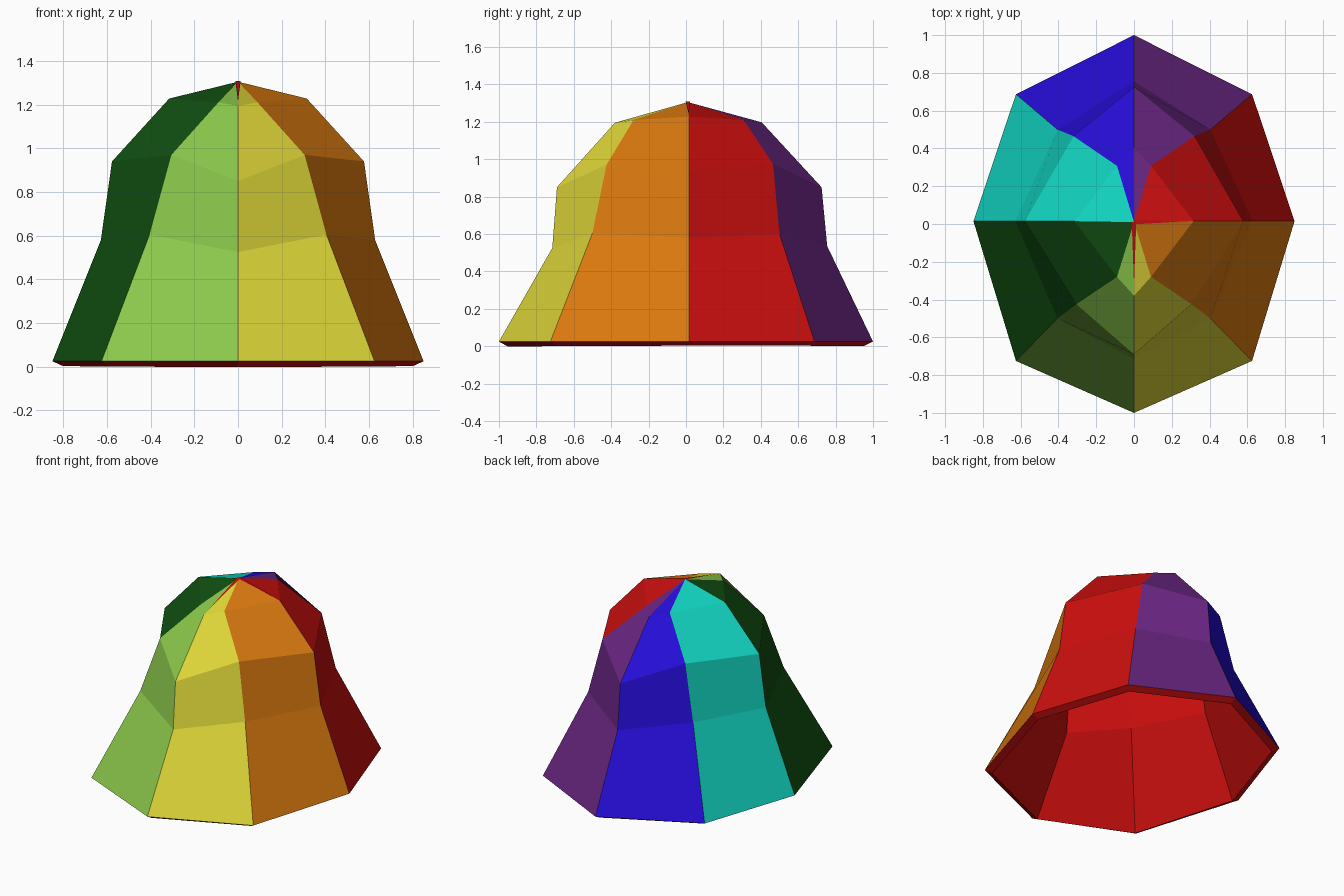
import bpy, bmesh
from mathutils import Vector

if "Cube" in bpy.data.objects:
    bpy.data.objects.remove(bpy.data.objects["Cube"])


def material(name, rgb):
    m = bpy.data.materials.new(name)
    lin = [(c / 255 / 12.92) if c < 10 else ((c / 255 + 0.055) / 1.055) ** 2.4 for c in rgb]
    m.diffuse_color = (*lin, 1)
    m.use_nodes = True
    m.node_tree.nodes["Principled BSDF"].inputs["Base Color"].default_value = m.diffuse_color
    return m


# Red is last, so the solidify offset clamps to it for the lining and the rim
mats = [material(n, c) for n, c in (
    ("yellow", (224, 216, 57)), ("orange", (218, 121, 15)), ("purple", (104, 37, 128)),
    ("blue", (38, 13, 216)), ("teal", (17, 212, 192)), ("dark green", (17, 80, 17)),
    ("light green", (140, 202, 76)), ("red", (203, 14, 14)))]

# Seam profiles from brim to crown: front, front diagonal, side, back diagonal, back
seams = [
    [(0, -1.0, .025), (0, -.715, .525), (0, -.69, .85), (0, -.38, 1.195)],
    [(.625, -.725, .025), (.405, -.5, .605), (.305, -.425, .97), (.09, -.28, 1.21)],
    [(.85, .015, .025), (.628, .015, .58), (.577, .015, .94), (.315, .015, 1.228)],
    [(.625, .687, .025), (.405, .5, .6), (.32, .465, .975), (.09, .308, 1.21)],
    [(0, 1.0, .025), (0, .755, .535), (0, .725, .85), (0, .405, 1.197)],
]
seams += [[(-x, y, z) for x, y, z in s] for s in seams[3:0:-1]]
apex = Vector((0, .01, 1.305))
panel_slots = [0, 1, 7, 2, 3, 4, 5, 6]


def add_object(name, bm):
    me = bpy.data.meshes.new(name)
    bm.to_mesh(me)
    bm.free()
    for m in mats:
        me.materials.append(m)
    ob = bpy.data.objects.new(name, me)
    bpy.context.collection.objects.link(ob)
    return ob


# Eight-panel hat, thickened inwards
bm = bmesh.new()
rows = [[bm.verts.new(p) for p in s] for s in seams]
top = bm.verts.new(apex)
for i, slot in enumerate(panel_slots):
    a, b = rows[i], rows[(i + 1) % 8]
    for k in range(3):
        bm.faces.new((a[k], b[k], b[k + 1], a[k + 1])).material_index = slot
    bm.faces.new((a[3], b[3], top)).material_index = slot
bmesh.ops.recalc_face_normals(bm, faces=bm.faces)
hat = add_object("hat_panels", bm)
mod = hat.modifiers.new("lining", 'SOLIDIFY')
mod.thickness = 0.05
mod.offset = -1
mod.use_even_offset = True
mod.material_offset = 8
mod.material_offset_rim = 8

# Narrow red gaps where the front and right seams open at the crown
bm = bmesh.new()
for i, side in ((0, Vector((.012, 0, -.001))), (2, Vector((0, .012, -.001)))):
    up = Vector((0, 0, .004))
    tip = apex.lerp(Vector(seams[i][3]), 0.85)
    flip = Vector((-side.x, -side.y, side.z))
    f = bm.faces.new([bm.verts.new(p + up) for p in (apex + side, apex + flip, tip)])
    f.material_index = 7
    f.normal_update()
    if f.normal.z < 0:
        f.normal_flip()
add_object("crown_seam_gaps", bm)
